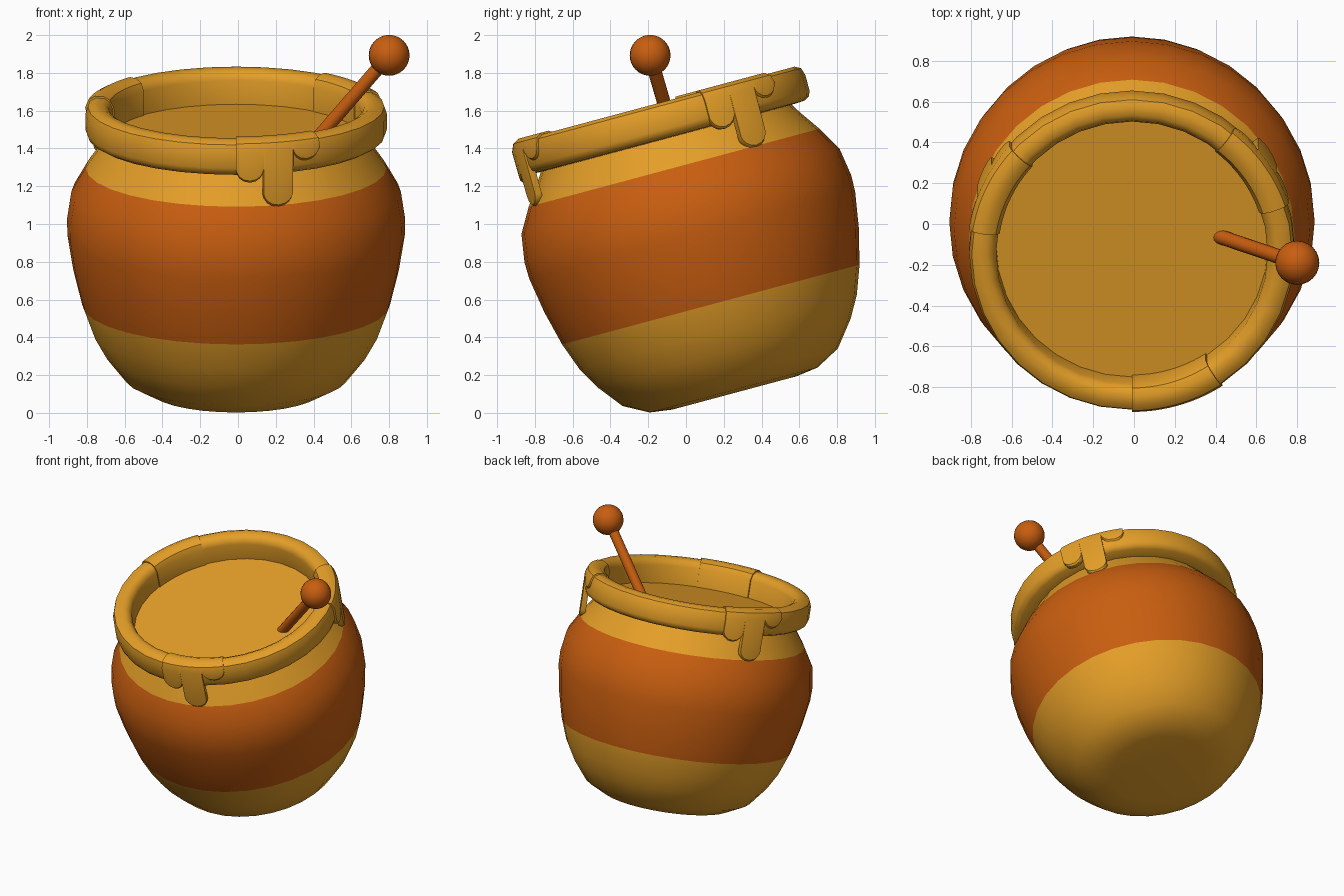
import bpy, bmesh, math
from mathutils import Matrix, Vector

if "Cube" in bpy.data.objects:
    bpy.data.objects.remove(bpy.data.objects["Cube"])


def material(name, rgb):
    m = bpy.data.materials.new(name)
    m.diffuse_color = (*rgb, 1)
    m.use_nodes = True
    m.node_tree.nodes["Principled BSDF"].inputs["Base Color"].default_value = m.diffuse_color
    return m


YELLOW = material("honey_yellow", (0.78, 0.345, 0.021))
ORANGE = material("burnt_orange", (0.58, 0.112, 0.005))

# The whole pot leans forward 15 degrees
TILT = Matrix.Translation((-0.01, 0.266, 0.071)) @ Matrix.Rotation(math.radians(15), 4, 'X')
SEG = 32


def finish(name, bm, mats, matrix=TILT, angle=40):
    bmesh.ops.recalc_face_normals(bm, faces=bm.faces)
    me = bpy.data.meshes.new(name)
    bm.to_mesh(me)
    bm.free()
    for m in mats:
        me.materials.append(m)
    ob = bpy.data.objects.new(name, me)
    bpy.context.collection.objects.link(ob)
    ob.matrix_world = matrix
    bpy.ops.object.select_all(action='DESELECT')
    ob.select_set(True)
    bpy.context.view_layer.objects.active = ob
    bpy.ops.object.shade_smooth_by_angle(angle=math.radians(angle))
    return ob


def ring_point(r, z, a):
    return (r * math.cos(a), r * math.sin(a), z)


def lathe(bm, profile, closed=False):
    rings = [[bm.verts.new(ring_point(r, z, 2 * math.pi * i / SEG)) for i in range(SEG)]
             for r, z in profile]
    pairs = list(zip(rings, rings[1:])) + ([(rings[-1], rings[0])] if closed else [])
    for lo, hi in pairs:
        for i in range(SEG):
            j = (i + 1) % SEG
            bm.faces.new((lo[i], lo[j], hi[j], hi[i]))
    return rings


# Pot body with a painted middle band
bm = bmesh.new()
rings = lathe(bm, [(0.34, 0.036), (0.46, 0.052), (0.59, 0.122), (0.695, 0.255), (0.76, 0.37),
                   (0.815, 0.52), (0.862, 0.71), (0.893, 0.90), (0.895, 0.99), (0.872, 1.14),
                   (0.797, 1.27), (0.72, 1.38), (0.67, 1.46)])
bm.faces.new(rings[0])
for f in bm.faces:
    f.material_index = int(0.52 < f.calc_center_median().z < 1.27)
finish("pot_body", bm, [YELLOW, ORANGE])

# Thick rounded rim
bm = bmesh.new()
lathe(bm, [(0.665, 1.43), (0.76, 1.435), (0.788, 1.452), (0.798, 1.48), (0.798, 1.565),
           (0.785, 1.605), (0.755, 1.622), (0.71, 1.622), (0.68, 1.605), (0.665, 1.57)], True)
finish("rim", bm, [YELLOW])

# Honey surface
bm = bmesh.new()
bmesh.ops.create_circle(bm, cap_ends=True, segments=SEG, radius=0.68,
                        matrix=Matrix.Translation((0, 0, 1.44)))
finish("honey_surface", bm, [YELLOW])

# Drips that wrap over the rim: three lobes of different length each
LOBES = [(0, 10.5, 1.40), (10.5, 22, 1.262), (22, 33.5, 1.50)]
STEPS = (0.003, 0.04, 0.13, 0.28, 0.5, 0.72, 0.87, 0.96, 0.997)
OUTER = [(0.655, 1.44), (0.655, 1.57), (0.675, 1.613), (0.71, 1.632), (0.755, 1.632),
         (0.79, 1.613), (0.808, 1.57)]
INNER = [(0.69, 1.44), (0.69, 1.56), (0.70, 1.58), (0.72, 1.59), (0.745, 1.59),
         (0.76, 1.58), (0.77, 1.57)]


def drip(name, start):
    bm = bmesh.new()
    columns = []
    for a0, a1, low in LOBES:
        for s in STEPS:
            a = math.radians(start + a0 + (a1 - a0) * s)
            z = low + 0.07 * (1 - math.sqrt(1 - (2 * s - 1) ** 2))
            loop = OUTER + [(0.806, z + 0.012), (0.795, z), (0.768, z)] + INNER[::-1]
            columns.append([bm.verts.new(ring_point(r, h, a)) for r, h in loop])
    n = len(columns[0])
    for p, q in zip(columns, columns[1:]):
        for i in range(n):
            j = (i + 1) % n
            bm.faces.new((p[i], p[j], q[j], q[i]))
    bm.faces.new(columns[0])
    bm.faces.new(columns[-1])
    finish(name, bm, [YELLOW], angle=35)


for name, start in (("drip_front", -90), ("drip_right", 18), ("drip_left", 138)):
    drip(name, start)

# Dipper: ball and stick
ball = Vector((0.80, -0.19, 1.893))
foot = Vector((0.40, -0.055, 1.43))
axis = ball - foot
bm = bmesh.new()
bmesh.ops.create_cone(bm, cap_ends=True, segments=16, radius1=0.036, radius2=0.036,
                      depth=axis.length)
finish("dipper_stick", bm, [ORANGE],
       Matrix.Translation((ball + foot) / 2) @ axis.to_track_quat('Z', 'Y').to_matrix().to_4x4())
bm = bmesh.new()
bmesh.ops.create_uvsphere(bm, u_segments=24, v_segments=16, radius=0.108)
finish("dipper_ball", bm, [ORANGE], Matrix.Translation(ball))
